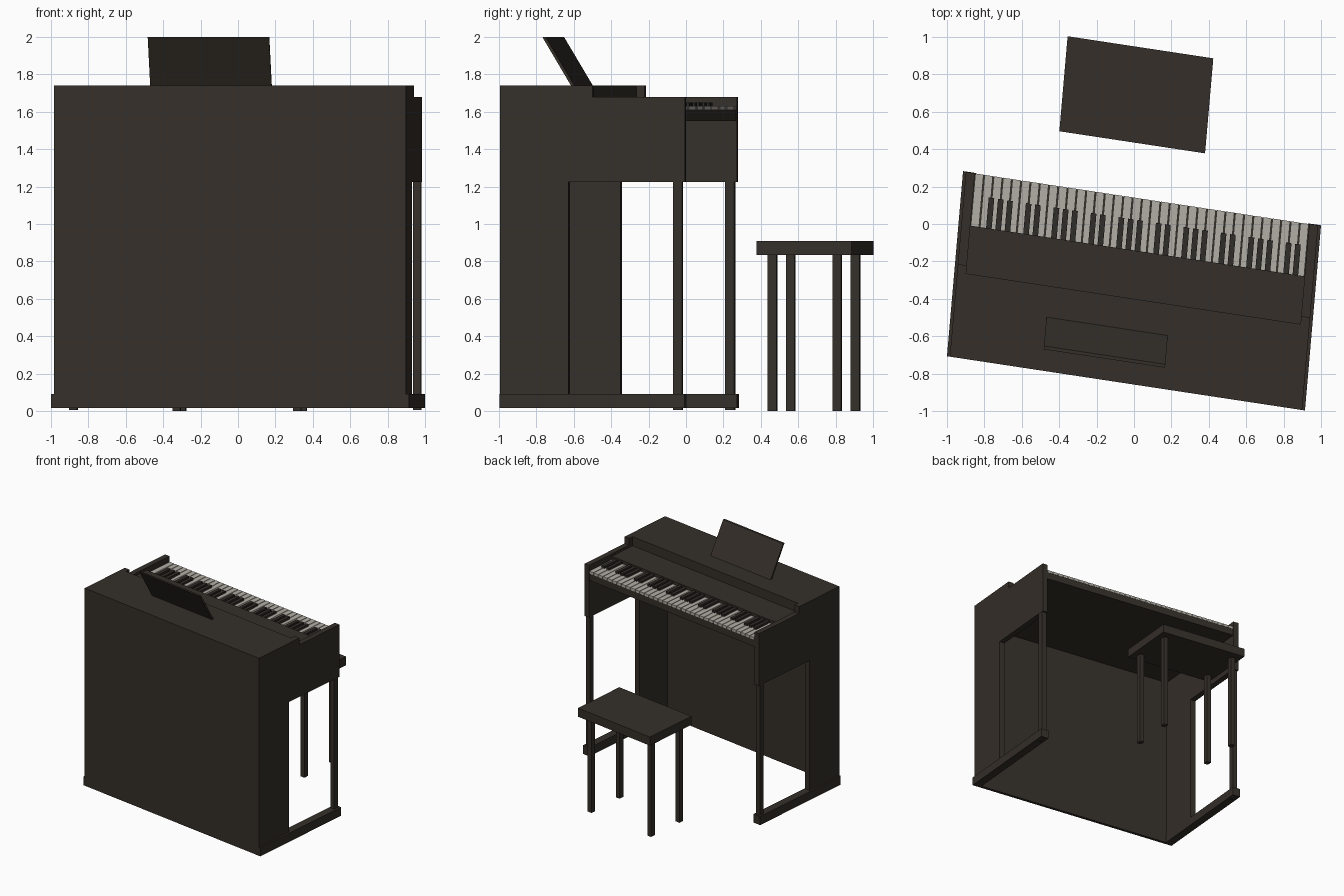
import bpy, bmesh
from mathutils import Vector

if "Cube" in bpy.data.objects:
    bpy.data.objects.remove(bpy.data.objects["Cube"])

# The whole set stands turned: a runs along the width, b from back to keyboard
ORIGIN = Vector((-1.0, -0.707, 0))
U = Vector((1.914, -0.29, 0))
V = Vector((0.086, 0.99, 0))


def place(a, b, z):
    return ORIGIN + U * a + V * b + Vector((0, 0, z))


def material(name, rgb):
    m = bpy.data.materials.new(name)
    m.diffuse_color = (*rgb, 1)
    m.use_nodes = True
    m.node_tree.nodes["Principled BSDF"].inputs["Base Color"].default_value = m.diffuse_color
    return m


wood = material("dark_wood", (0.035, 0.028, 0.022))
ivory = material("ivory", (0.45, 0.43, 0.38))
ebony = material("ebony", (0.03, 0.026, 0.021))


def add_prism(bm, a0, a1, profile):
    """Extrude a (b, z) profile along the width."""
    face = bm.faces.new([bm.verts.new(place(a0, b, z)) for b, z in profile])
    ext = bmesh.ops.extrude_face_region(bm, geom=[face])["geom"]
    verts = [g for g in ext if isinstance(g, bmesh.types.BMVert)]
    bmesh.ops.translate(bm, verts=verts, vec=U * (a1 - a0))


def make(name, pieces, mat):
    bm = bmesh.new()
    for p in pieces:
        add_prism(bm, *p)
    bmesh.ops.recalc_face_normals(bm, faces=bm.faces)
    me = bpy.data.meshes.new(name)
    bm.to_mesh(me)
    bm.free()
    me.materials.append(mat)
    ob = bpy.data.objects.new(name, me)
    bpy.context.collection.objects.link(ob)
    return ob


def block(a0, a1, b0, b1, z0, z1):
    return (a0, a1, [(b0, z0), (b1, z0), (b1, z1), (b0, z1)])


IN0, IN1 = 0.033, 0.967   # inner faces of the side panels

# Side panels, foot rails and front legs, mirrored left and right
side = [(0, 0.09), (0.37, 0.09), (0.37, 1.225), (0.998, 1.225),
        (0.998, 1.68), (0.5, 1.68), (0.5, 1.74), (0, 1.74)]
for label, m in (("left", lambda a: a), ("right", lambda a: 1 - a)):
    make(label + "_side_panel", [(m(0.008), m(IN0), side)], wood)
    make(label + "_foot_rail", [block(m(0), m(0.036), 0, 1.0, 0.015, 0.09)], wood)
    make(label + "_front_leg", [block(m(0.009), m(0.031), 0.935, 0.983, 0.005, 1.225)], wood)

# Cabinet between the sides
make("back_panel", [block(IN0, IN1, 0, 0.025, 0.015, 1.55)], wood)
make("cabinet_top", [block(IN0, IN1, 0, 0.457, 1.55, 1.74)], wood)
make("control_panel", [block(IN0, IN1, 0.457, 0.715, 1.55, 1.66)], wood)
make("key_bed", [block(IN0, IN1, 0.715, 0.995, 1.55, 1.61)], wood)

# Keys: 36 white keys counted from the low end at +x, five octaves plus one
N = 36
step = (IN1 - IN0) / N
whites, blacks = [], []
for i in range(N):
    hi = IN1 - i * step
    whites.append(block(hi - step * 0.94, hi - step * 0.06, 0.715, 0.997, 1.61, 1.632))
    if i % 7 in (0, 1, 3, 4, 5) and i < N - 1:
        c = hi - step
        blacks.append(block(c - step * 0.3, c + step * 0.3, 0.715, 0.88, 1.615, 1.65))
make("white_keys", whites, ivory)
make("black_keys", blacks, ebony)

# Leaning music rest
make("music_rest", [(0.265, 0.604, [(0.271, 1.738), (0.29, 1.738),
                                    (0.133, 2.0), (0.115, 2.0)])], wood)

# Bench
make("bench_seat", [block(0.256, 0.663, 1.29, 1.803, 0.835, 0.91)], wood)
make("bench_legs", [block(a - 0.0105, a + 0.0105, b - 0.0235, b + 0.0235, 0, 0.835)
                    for a in (0.29, 0.627) for b in (1.365, 1.715)], wood)
